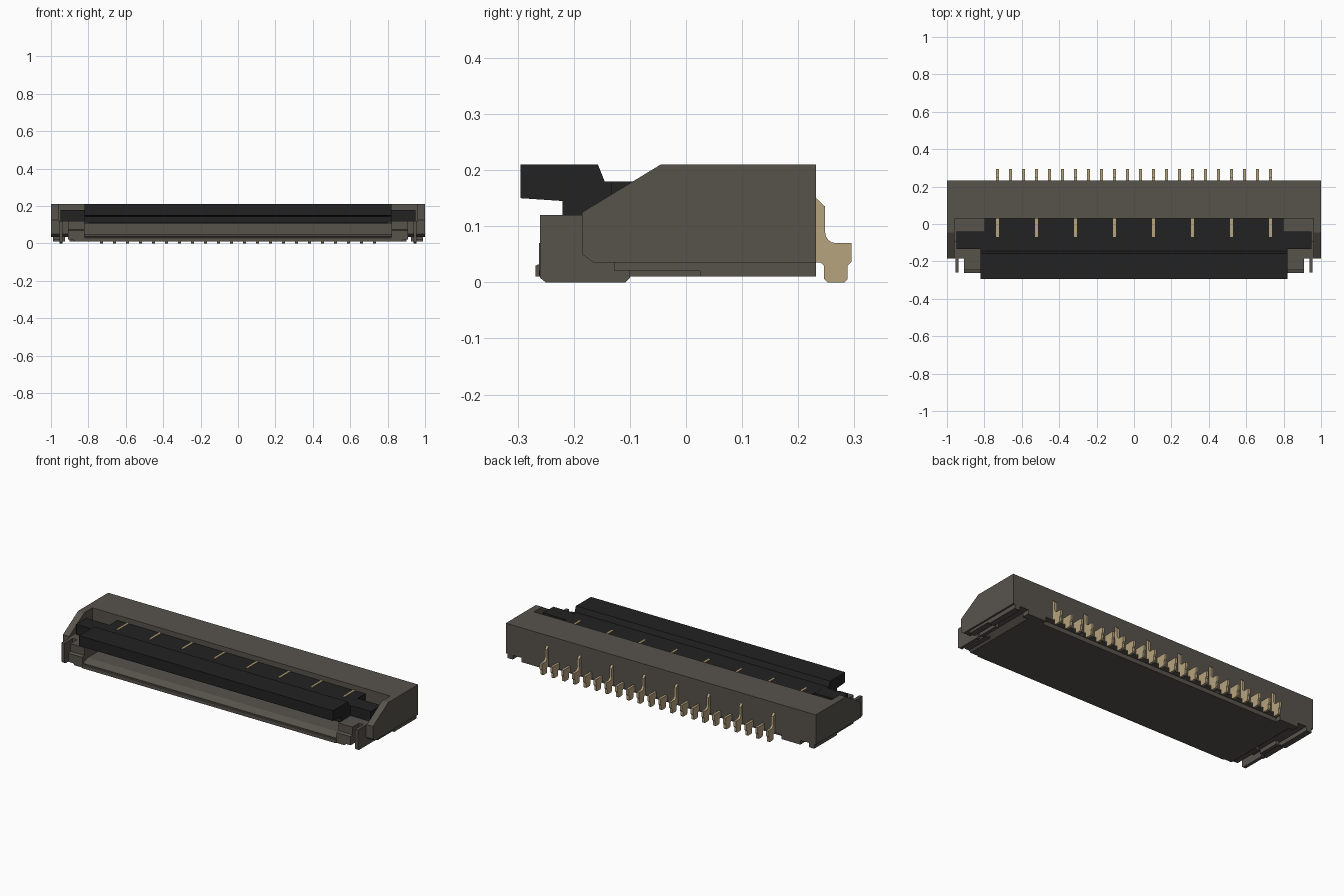
import bpy, bmesh, math


def material(name, rgb):
    m = bpy.data.materials.new(name)
    m.diffuse_color = (*rgb, 1)
    return m


GREY = material("warm grey plastic", (0.097, 0.087, 0.073))
BLACK = material("black plastic", (0.016, 0.016, 0.016))
TAN = material("tan contact metal", (0.47, 0.37, 0.21))


def prism(bm, axis, pts, a, b):
    """Extrude a 2D profile along an axis: x takes (y,z), y takes (x,z), z takes (x,y)."""
    place = {'x': lambda p, t: (t, p[0], p[1]),
             'y': lambda p, t: (p[0], t, p[1]),
             'z': lambda p, t: (p[0], p[1], t)}[axis]
    lo = [bm.verts.new(place(p, a)) for p in pts]
    hi = [bm.verts.new(place(p, b)) for p in pts]
    bm.faces.new(lo)
    bm.faces.new(hi[::-1])
    n = len(pts)
    for i in range(n):
        j = (i + 1) % n
        bm.faces.new((lo[i], hi[i], hi[j], lo[j]))


def box(bm, x0, x1, y0, y1, z0, z1):
    prism(bm, 'z', [(x0, y0), (x1, y0), (x1, y1), (x0, y1)], z0, z1)


def finish(name, bm, mat):
    bmesh.ops.recalc_face_normals(bm, faces=bm.faces)
    me = bpy.data.meshes.new(name)
    bm.to_mesh(me)
    bm.free()
    me.materials.append(mat)
    ob = bpy.data.objects.new(name, me)
    bpy.context.collection.objects.link(ob)
    return ob


def both_sides(pts, x0, x1, bm):
    for s in (-1, 1):
        prism(bm, 'x', pts, s * x0, s * x1)


# Main housing: rear block, low core under the lever
bm = bmesh.new()
box(bm, -1, 1, 0.03, 0.232, 0.035, 0.21)
box(bm, -0.96, 0.96, -0.10, 0.03, 0.035, 0.11)
finish("housing_body", bm, GREY)

# End walls with the sloping front corner
bm = bmesh.new()
both_sides([(-0.165, 0.035), (0.03, 0.035), (0.03, 0.21), (-0.045, 0.21),
            (-0.185, 0.125), (-0.185, 0.05)], 0.96, 1.0, bm)
finish("end_walls", bm, GREY)

# Base plate, tapered at the ends, and the sloped cable entry floor
bm = bmesh.new()
prism(bm, 'y', [(-0.87, 0.01), (0.87, 0.01), (0.90, 0.036), (-0.90, 0.036)], -0.262, 0.20)
prism(bm, 'x', [(-0.268, 0.01), (-0.268, 0.03), (-0.215, 0.05), (-0.09, 0.05),
                (-0.09, 0.012), (-0.26, 0.01)], -0.82, 0.82)
for s in (-1, 1):
    box(bm, s * 0.78, s * 0.90, 0.19, 0.232, 0.01, 0.036)
finish("base_plate", bm, GREY)

# Blocks on both ends of the cable opening
bm = bmesh.new()
both_sides([(-0.262, 0.02), (-0.09, 0.02), (-0.09, 0.12), (-0.245, 0.12),
            (-0.245, 0.075), (-0.262, 0.07)], 0.82, 0.91, bm)
both_sides([(-0.185, 0.05), (-0.165, 0.035), (-0.09, 0.035), (-0.09, 0.12),
            (-0.185, 0.12)], 0.905, 0.965, bm)
finish("entry_blocks", bm, GREY)

# Rails under the end walls
bm = bmesh.new()
both_sides([(-0.128, 0.02), (-0.10, 0.02), (0.025, 0.02), (0.025, 0.01),
            (0.232, 0.01), (0.232, 0.036), (-0.128, 0.036)], 0.955, 0.99, bm)
both_sides([(-0.10, 0.01), (0.025, 0.01), (0.025, 0.036), (-0.10, 0.036)], 0.925, 0.945, bm)
finish("bottom_rails", bm, GREY)

# Upright hold-down plates at the front corners
bm = bmesh.new()
both_sides([(-0.26, 0.008), (-0.25, 0.0), (-0.108, 0.0), (-0.10, 0.008), (-0.10, 0.06),
            (-0.185, 0.12), (-0.26, 0.12)], 0.937, 0.955, bm)
finish("hold_down_plates", bm, GREY)

# Locking lever: front bar, rear body, pivot arms
bm = bmesh.new()
prism(bm, 'x', [(-0.295, 0.21), (-0.157, 0.21), (-0.145, 0.18), (-0.12, 0.18),
                (-0.12, 0.112), (-0.22, 0.112), (-0.22, 0.145), (-0.295, 0.15)], -0.82, 0.82)
box(bm, -0.80, 0.80, -0.125, 0.031, 0.108, 0.18)
box(bm, -0.95, 0.95, -0.134, -0.04, 0.12, 0.1795)
finish("locking_lever", bm, BLACK)

# Contacts: every third one has a tall back and a strip on the lever
arc = [(0.267 - 0.019 * math.cos(t), 0.089 - 0.019 * math.sin(t))
       for t in [i * math.pi / 8 for i in range(5)]]
foot = [(0.295, 0.07), (0.295, 0.037), (0.288, 0.03), (0.288, 0.006), (0.282, 0.0),
        (0.252, 0.0), (0.246, 0.006), (0.246, 0.03), (0.24, 0.035), (0.19, 0.035)]
tall = [(0.22, 0.15), (0.232, 0.15), (0.248, 0.135)] + arc + foot
short = [(0.19, 0.07)] + foot
bm = bmesh.new()
strips = bmesh.new()
for i in range(22):
    x = -0.73 + i * 1.46 / 21
    prism(bm, 'x', short if i % 3 else tall, x - 0.007, x + 0.007)
    if i % 3 == 0:
        box(strips, x - 0.007, x + 0.007, -0.07, 0.03, 0.17, 0.184)
finish("solder_contacts", bm, TAN)
finish("lever_contact_strips", strips, TAN)
